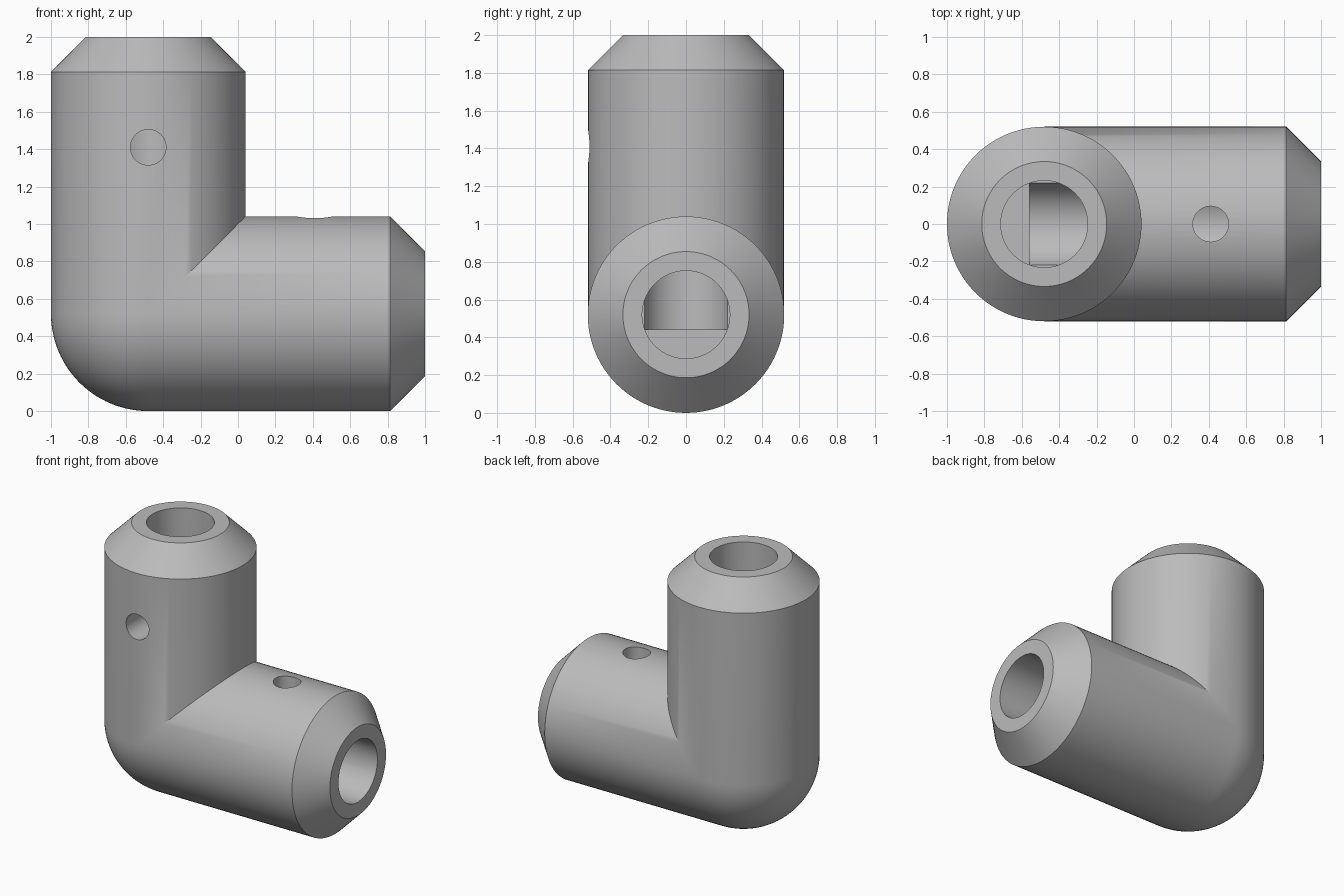
import bpy, bmesh, math
from mathutils import Matrix, Vector

old = bpy.data.objects.get("Cube")
if old:
    bpy.data.objects.remove(old, do_unlink=True)

R = 0.52                          # arm radius, also the elbow ball radius
ARM = 2.0 - R                     # elbow centre to arm end
CHAMFER = 0.186
BORE_R, BORE_DEPTH = 0.232, 0.078
SCREW_R, SCREW_AT = 0.095, 0.89
CENTRE = Vector((R - 1, 0, R))
SEGMENTS = 96
# Reflection that turns the upright arm into the sideways arm
SWAP = Matrix(((0, 0, 1, 0), (0, 1, 0, 0), (1, 0, 0, 0), (0, 0, 0, 1)))

grey = bpy.data.materials.new("mid_grey")
grey.use_nodes = True
colour = (0.5, 0.5, 0.5, 1)
grey.diffuse_color = colour
grey.node_tree.nodes["Principled BSDF"].inputs["Base Color"].default_value = colour


def add_object(name, bm):
    bmesh.ops.recalc_face_normals(bm, faces=bm.faces[:])
    mesh = bpy.data.meshes.new(name)
    bm.to_mesh(mesh)
    bm.free()
    obj = bpy.data.objects.new(name, mesh)
    bpy.context.collection.objects.link(obj)
    obj.location = CENTRE
    mesh.materials.append(grey)
    return obj


def add_cutter(name, radius, start, end, matrix):
    bm = bmesh.new()
    bmesh.ops.create_cone(bm, cap_ends=True, segments=SEGMENTS, radius1=radius,
                          radius2=radius, depth=end - start)
    bmesh.ops.translate(bm, verts=bm.verts[:], vec=(0, 0, (start + end) / 2))
    bmesh.ops.transform(bm, matrix=matrix, verts=bm.verts[:])
    obj = add_object(name, bm)
    obj.hide_render = True
    return obj


# Upright arm: rounded foot, straight wall, chamfered flat end
STEPS = 28
profile = []
for i in range(STEPS + 1):
    a = math.pi / 2 * (i / STEPS - 1)
    profile.append((R * math.cos(a) if i else 0, R * math.sin(a)))
profile += [(R, ARM - CHAMFER), (R - CHAMFER, ARM), (0, ARM)]

bm = bmesh.new()
verts = [bm.verts.new((r, 0, z)) for r, z in profile]
edges = [bm.edges.new(pair) for pair in zip(verts, verts[1:])]
bmesh.ops.spin(bm, geom=verts + edges, cent=(0, 0, 0), axis=(0, 0, 1),
               angle=2 * math.pi, steps=SEGMENTS, use_merge=True)
bmesh.ops.remove_doubles(bm, verts=bm.verts[:], dist=1e-4)

# Mitre the arm on the diagonal, then reflect it into the second arm
bmesh.ops.bisect_plane(bm, geom=bm.verts[:] + bm.edges[:] + bm.faces[:],
                       plane_co=(0, 0, 0), plane_no=(1, 0, -1), clear_outer=True)
copy = bmesh.ops.duplicate(bm, geom=bm.verts[:] + bm.edges[:] + bm.faces[:])["geom"]
bmesh.ops.transform(bm, matrix=SWAP,
                    verts=[g for g in copy if isinstance(g, bmesh.types.BMVert)])
bmesh.ops.remove_doubles(bm, verts=bm.verts[:], dist=1e-4)
body = add_object("elbow_connector", bm)

# Blind bores along both arms, and a screw hole into each bore
screw = Matrix.Translation((0, 0, SCREW_AT)) @ Matrix.Rotation(math.pi / 2, 4, "X")
cutters = [
    add_cutter("upright_bore", BORE_R, -BORE_DEPTH, ARM + 0.2, Matrix()),
    add_cutter("sideways_bore", BORE_R, -BORE_DEPTH, ARM + 0.2, SWAP),
    add_cutter("front_screw_hole", SCREW_R, 0, R + 0.2, screw),
    add_cutter("top_screw_hole", SCREW_R, 0, R + 0.2,
               Matrix.Translation((SCREW_AT, 0, 0))),
]
bpy.ops.object.select_all(action="DESELECT")
body.select_set(True)
bpy.context.view_layer.objects.active = body
for cutter in cutters:
    mod = body.modifiers.new(cutter.name, "BOOLEAN")
    mod.operation = "DIFFERENCE"
    mod.solver = "EXACT"
    mod.object = cutter
    bpy.ops.object.modifier_apply(modifier=mod.name)
for cutter in cutters:
    bpy.data.objects.remove(cutter, do_unlink=True)

bpy.ops.object.shade_smooth_by_angle(angle=math.radians(30))
